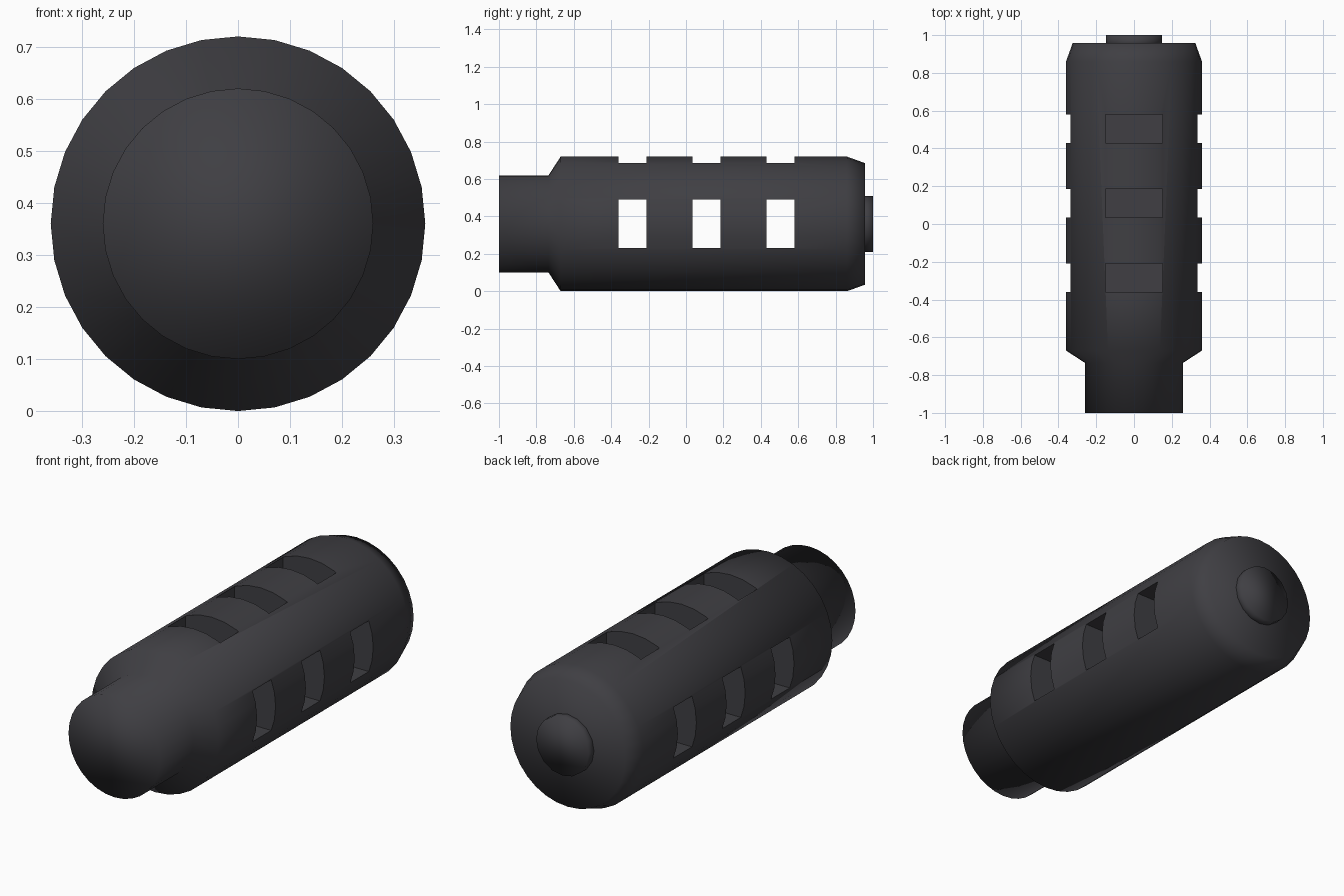
import bpy, bmesh, math

if "Cube" in bpy.data.objects:
    bpy.data.objects.remove(bpy.data.objects["Cube"])

CZ = 0.36  # height of the long axis

metal = bpy.data.materials.new("dark gunmetal")
metal.diffuse_color = (0.05, 0.049, 0.056, 1)
metal.use_nodes = True
metal.node_tree.nodes["Principled BSDF"].inputs["Base Color"].default_value = metal.diffuse_color


def finish(name, bm, smooth):
    bmesh.ops.recalc_face_normals(bm, faces=bm.faces[:])
    for f in bm.faces:
        f.smooth = smooth
    me = bpy.data.meshes.new(name)
    bm.to_mesh(me)
    bm.free()
    me.materials.append(metal)
    ob = bpy.data.objects.new(name, me)
    bpy.context.collection.objects.link(ob)
    return ob


def lathe(name, profile, sides):
    """Closed solid turned about the y axis from (y, radius) points."""
    bm = bmesh.new()
    rings = []
    for y, r in profile:
        rings.append([bm.verts.new((r * math.sin(2 * math.pi * i / sides), y,
                                    CZ + r * math.cos(2 * math.pi * i / sides)))
                      for i in range(sides)])
    for a, b in zip(rings, rings[1:]):
        for i in range(sides):
            j = (i + 1) % sides
            bm.faces.new((a[i], a[j], b[j], b[i]))
    bm.faces.new(rings[0])
    bm.faces.new(rings[-1])
    return finish(name, bm, True)


def slot_cutter(name, half_x, z0, z1):
    """Row of three boxes along y."""
    bm = bmesh.new()
    for y in (-0.285, 0.11, 0.505):
        box = bmesh.ops.create_cube(bm, size=1)["verts"]
        bmesh.ops.scale(bm, vec=(2 * half_x, 0.15, z1 - z0), verts=box)
        bmesh.ops.translate(bm, vec=(0, y, (z0 + z1) / 2), verts=box)
    ob = finish(name, bm, False)
    ob.hide_render = True
    return ob


# Main body: narrow neck, flared shoulder, chamfered rear end
body = lathe("body", [(-1.0, 0.26), (-0.735, 0.26), (-0.67, 0.36),
                      (0.86, 0.36), (0.957, 0.325)], 32)

# Side ports run right through; top ports open down into them
cutters = [slot_cutter("side_port_cutter", 0.6, 0.23, 0.49),
           slot_cutter("top_port_cutter", 0.15, 0.36, 0.9)]
bpy.context.view_layer.objects.active = body
for c in cutters:
    mod = body.modifiers.new(c.name, "BOOLEAN")
    mod.operation = "DIFFERENCE"
    mod.solver = "EXACT"
    mod.object = c
    bpy.ops.object.modifier_apply(modifier=mod.name)
for c in cutters:
    bpy.data.objects.remove(c)

# Small round stub at the rear
lathe("rear_stub", [(0.93, 0.149), (1.0, 0.149)], 16)
